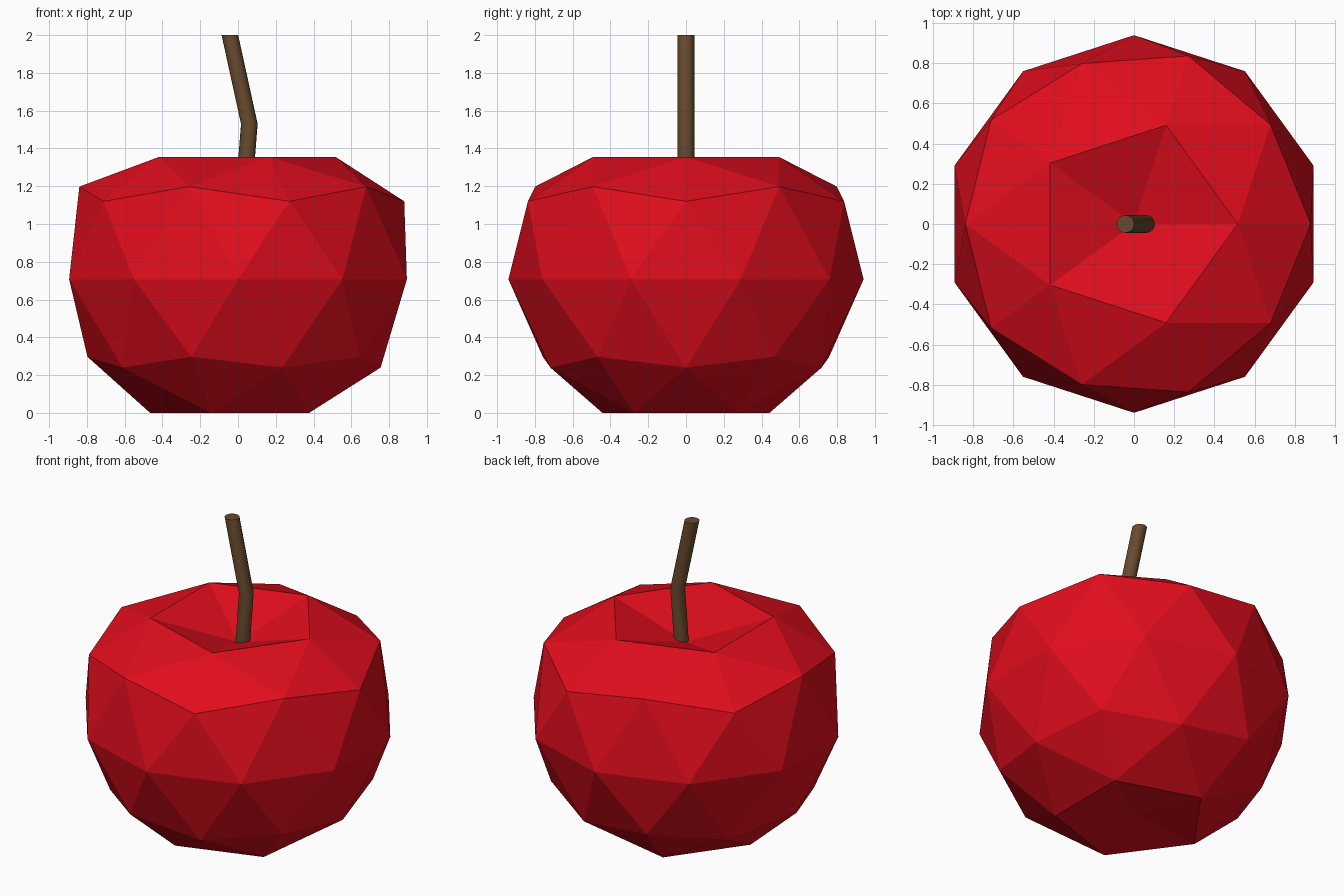
import bpy, bmesh, math

if "Cube" in bpy.data.objects:
    bpy.data.objects.remove(bpy.data.objects["Cube"])


def finish(bm, name, color):
    bmesh.ops.recalc_face_normals(bm, faces=bm.faces[:])
    mesh = bpy.data.meshes.new(name)
    bm.to_mesh(mesh)
    bm.free()
    mat = bpy.data.materials.new(name + "_colour")
    mat.diffuse_color = (*color, 1)
    mat.use_nodes = True
    mat.node_tree.nodes["Principled BSDF"].inputs["Base Color"].default_value = mat.diffuse_color
    mesh.materials.append(mat)
    obj = bpy.data.objects.new(name, mesh)
    bpy.context.collection.objects.link(obj)
    return obj


# Apple body: low-poly icosphere, each ring reshaped (unit height, radius, new height)
RINGS = [
    (1.000, 0.000, 1.195),   # dimple
    (0.851, 0.517, 1.355),   # rim
    (0.526, 0.840, 1.198),
    (0.447, 0.880, 1.12),
    (0.000, 0.940, 0.707),   # widest ring
    (-0.447, 0.797, 0.297),
    (-0.526, 0.755, 0.24),
    (-0.851, 0.465, 0.00),   # foot
    (-1.000, 0.000, 0.04),   # shallow hollow underneath
]
bm = bmesh.new()
bmesh.ops.create_icosphere(bm, subdivisions=2, radius=1)
for v in bm.verts:
    _, radius, height = min(RINGS, key=lambda r: abs(r[0] - v.co.z))
    angle = math.atan2(v.co.y, v.co.x)
    v.co = (radius * math.cos(angle), radius * math.sin(angle), height)
finish(bm, "apple_body", (0.75, 0.004, 0.012))

# Bent stem: level circles joined along a short path of (x, z)
SIDES, STEM_RADIUS = 16, 0.044
bm = bmesh.new()
loops = []
for x, z in [(0.03, 1.15), (0.06, 1.53), (-0.043, 2.0)]:
    loops.append([bm.verts.new((x + STEM_RADIUS * math.cos(a), STEM_RADIUS * math.sin(a), z))
                  for a in (math.tau * i / SIDES for i in range(SIDES))])
for low, high in zip(loops, loops[1:]):
    for i in range(SIDES):
        j = (i + 1) % SIDES
        bm.faces.new((low[i], low[j], high[j], high[i])).smooth = True
bm.faces.new(loops[0][::-1])
bm.faces.new(loops[-1])
stem = finish(bm, "stem", (0.14, 0.07, 0.027))
bpy.context.view_layer.objects.active = stem
stem.select_set(True)
bpy.ops.object.shade_smooth_by_angle(angle=math.radians(30))
